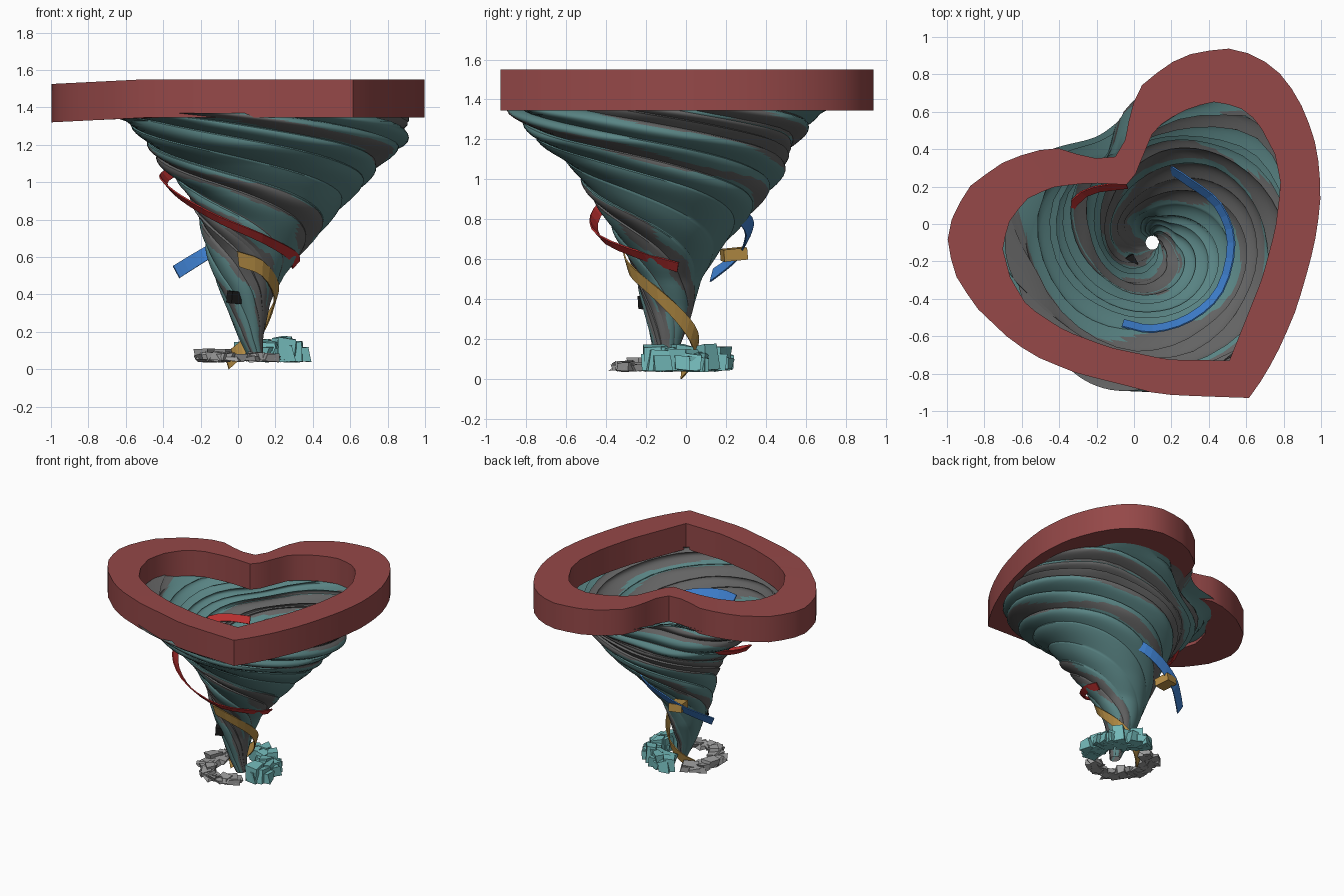
import bpy, bmesh, math, random
from mathutils import Vector, Matrix

if "Cube" in bpy.data.objects:
    bpy.data.objects.remove(bpy.data.objects["Cube"])
random.seed(4)


def mat(name, r, g, b):
    m = bpy.data.materials.new(name)
    m.diffuse_color = (r, g, b, 1)
    m.use_nodes = True
    m.node_tree.nodes["Principled BSDF"].inputs["Base Color"].default_value = m.diffuse_color
    return m


RED = mat("heart_red", .3, .065, .065)
RIB_RED = mat("ribbon_red", .5, .03, .03)
TEAL = mat("teal", .1, .23, .23)
LIGHT_TEAL = mat("light_teal", .17, .48, .48)
DARK = mat("dark_grey", .125, .125, .125)
STONE = mat("stone", .35, .35, .35)
GOLD = mat("gold", .47, .27, .06)
BLUE = mat("blue", .05, .22, .64)
BLACK = mat("black", .01, .01, .01)


def make(name, verts, faces, mats):
    me = bpy.data.meshes.new(name)
    me.from_pydata([tuple(v) for v in verts], [], faces)
    for m in mats:
        me.materials.append(m)
    ob = bpy.data.objects.new(name, me)
    bpy.context.collection.objects.link(ob)
    return ob


def smooth(ob, deg=30):
    bpy.ops.object.select_all(action='DESELECT')
    ob.select_set(True)
    bpy.context.view_layer.objects.active = ob
    bpy.ops.object.shade_smooth_by_angle(angle=math.radians(deg))


def resample(pts, n):
    # n + 1 points evenly spaced along a polyline
    pts = [Vector(p) for p in pts]
    d = [0]
    for a, b in zip(pts, pts[1:]):
        d.append(d[-1] + (b - a).length)
    out, k = [], 0
    for i in range(n + 1):
        t = d[-1] * i / n
        while k < len(pts) - 2 and d[k + 1] < t:
            k += 1
        out.append(pts[k].lerp(pts[k + 1], (t - d[k]) / (d[k + 1] - d[k])))
    return out


# heart rim: outlines run from the notch over each lobe to the tip
out_r = [(-.1, .36), (-.055, .42), (-.035, .5), (-.02, .61), (.04, .74), (.18, .855), (.33, .92), (.51, .938),
         (.66, .9), (.81, .78), (.915, .6), (.98, .4), (1, .17), (.98, -.03), (.94, -.21), (.87, -.45),
         (.79, -.64), (.7, -.81), (.615, -.93)]
out_l = [(-.1, .36), (-.16, .345), (-.26, .36), (-.42, .41), (-.56, .385), (-.72, .32), (-.88, .2), (-.97, .05),
         (-1, -.1), (-.957, -.27), (-.85, -.44), (-.65, -.63), (-.5, -.72), (-.3, -.8), (-.02, -.87),
         (.13, -.91), (.33, -.92), (.615, -.93)]
in_r = [(-.04, .21), (.01, .27), (.05, .37), (.11, .51), (.25, .6), (.41, .655), (.555, .63), (.66, .55),
        (.755, .37), (.785, .21), (.755, -.03), (.685, -.29), (.59, -.53), (.51, -.73)]
in_l = [(-.04, .21), (-.235, .22), (-.42, .2), (-.56, .145), (-.66, .03), (-.705, -.12), (-.66, -.29),
        (-.57, -.44), (-.37, -.57), (-.13, -.66), (.18, -.725), (.51, -.73)]
H = 30


def loop(r, l):
    return resample(r, H)[:-1] + resample(l, H)[:0:-1]


O, I = loop(out_r, out_l), loop(in_r, in_l)
N = len(O)
verts = []
for ring, z in ((O, 1.345), (O, 1.55), (I, 1.55), (I, 1.345)):
    for p in ring:
        verts.append((p.x, p.y, z - .05 * max(0, -p.x - .5)))
faces = [(a * N + i, a * N + (i + 1) % N, (a + 1) % 4 * N + (i + 1) % N, (a + 1) % 4 * N + i)
         for a in range(4) for i in range(N)]
rim = make("heart_rim", verts, faces, [RED])
bm = bmesh.new()
bm.from_mesh(rim.data)
bmesh.ops.recalc_face_normals(bm, faces=bm.faces)
bm.to_mesh(rim.data)
bm.free()
smooth(rim, 25)

# funnel sections: z, x min, x max, y min, y max
SEC = [(.05, .06, .135, -.14, -.06), (.17, 0, .135, -.17, -.03), (.35, -.07, .17, -.21, .04),
       (.5, -.13, .24, -.25, .08), (.65, -.17, .37, -.31, .18), (.8, -.21, .51, -.4, .3),
       (.95, -.28, .65, -.5, .43), (1.1, -.41, .77, -.63, .52), (1.2, -.5, .88, -.77, .59),
       (1.33, -.62, .93, -.86, .7), (1.37, -.76, .92, -.88, .8)]


def section(z):
    for a, b in zip(SEC, SEC[1:]):
        if z <= b[0]:
            t = (z - a[0]) / (b[0] - a[0])
            return [p + (q - p) * t for p, q in zip(a[1:], b[1:])]
    return SEC[-1][1:]


def swirl(z):
    return 1.5 * z + 2.5 * z * z


def bump(a, deg, width):
    off = (a - math.radians(deg) + math.pi) % (2 * math.pi) - math.pi
    return math.exp(-(off / width) ** 2)


def funnel(name, scale, bands, seed):
    # columns follow the swirl so ridges and colour bands spiral together
    rows, cols = 60, 140
    rnd = random.Random(seed)
    ridge = []
    while len(ridge) < cols:
        w = rnd.randint(8, 18)
        top = rnd.uniform(.03, .08)
        ridge += [top * math.sin(math.pi * .85 * (k + .5) / w) for k in range(w)]
    vs, fs, ids = [], [], []
    for r in range(rows + 1):
        z = .05 + 1.32 * r / rows
        x0, x1, y0, y1 = section(z)
        t = max(0, min(1, (z - 1.1) / .22))
        for c in range(cols):
            u = 2 * math.pi * c / cols
            a = u - swirl(z)
            k = scale * (.95 + ridge[c] + .012 * math.sin(3 * u + 9 * z))
            # dent below the heart notch, swell under the right lobe
            k *= 1 - .3 * t * bump(a, 119, .5) + .09 * t * bump(a, 50, .3)
            vs.append(((x0 + x1) / 2 + (x1 - x0) / 2 * k * math.cos(a),
                       (y0 + y1) / 2 + (y1 - y0) / 2 * k * math.sin(a), z))
    for r in range(rows):
        for c in range(cols):
            d = (c + 1) % cols
            fs.append((r * cols + c, r * cols + d, (r + 1) * cols + d, (r + 1) * cols + c))
            u = (2 * math.pi * (c + .5) / cols + .12 * math.sin(r * .3) + .08 * math.sin(r * .71)) % (2 * math.pi)
            ids.append(int(any(lo < u < hi for lo, hi in bands)))
    ob = make(name, vs, fs, [TEAL, DARK])
    ob.data.polygons.foreach_set("material_index", ids)
    smooth(ob, 40)


funnel("funnel_outer", 1.0, [(0, .65), (1.55, 2.15), (4.5, 4.85), (5.8, 6.3)], 2)
funnel("funnel_inner", .95, [(.3, 1.1), (3.1, 4.5), (4.75, 5.6)], 7)


# ribbons: smooth paths swept as thin flat bands leaning outwards
def ribbon(name, pts, width, m, lean=.45):
    P = [Vector(p) for p in pts]
    P = [2 * P[0] - P[1]] + P + [2 * P[-1] - P[-2]]
    path = []
    for i in range(1, len(P) - 2):
        a, b, c, d = P[i - 1:i + 3]
        for t in (0, 1 / 3, 2 / 3):
            path.append(.5 * (2 * b + (c - a) * t + (2 * a - 5 * b + 4 * c - d) * t * t
                              + (3 * b - a - 3 * c + d) * t ** 3))
    path.append(P[-2])
    vs = []
    for p in path:
        rad = Vector((p.x - .09, p.y + .08, 0)).normalized()
        w = (rad * lean + Vector((0, 0, 1))).normalized() * width / 2
        vs += [p - w, p + w]
    fs = [(2 * i, 2 * i + 2, 2 * i + 3, 2 * i + 1) for i in range(len(path) - 1)]
    ob = make(name, vs, fs, [m])
    s = ob.modifiers.new("thickness", 'SOLIDIFY')
    s.thickness, s.offset = .008, 0


ribbon("blue_ribbon", [(-.33, .13, .52), (-.25, .2, .57), (-.15, .27, .63), (0, .31, .71), (.15, .31, .78),
                       (.3, .22, .87), (.45, .1, .95), (.52, -.1, 1.02), (.46, -.35, 1.08), (.3, -.5, 1.13),
                       (.1, -.56, 1.16), (-.06, -.53, 1.17)], .075, BLUE, .6)
ribbon("red_ribbon", [(.31, -.04, .56), (.29, -.2, .61), (.13, -.42, .7), (-.1, -.46, .8), (-.28, -.38, .9),
                      (-.38, -.22, .98), (-.39, -.02, 1.03), (-.27, .16, 1.08), (-.04, .21, 1.1)], .06, RIB_RED, .9)
ribbon("gold_ribbon", [(0, -.3, .59), (.13, -.275, .54), (.205, -.14, .42), (.175, -.02, .3), (.11, .045, .2),
                       (.02, .04, .11), (-.06, -.02, .041)], .085, GOLD, .3)


# flying blocks
def block(name, loc, size, yaw, m):
    bpy.ops.mesh.primitive_cube_add(size=1, location=loc, rotation=(.1, .05, yaw))
    ob = bpy.context.object
    ob.name, ob.scale = name, size
    ob.data.materials.append(m)


block("gold_block", (-.1, .24, .625), (.1, .12, .06), .2, GOLD)
block("black_block", (-.02, -.2, .385), (.06, .06, .065), .5, BLACK)


# debris arcs of overlapping angular rocks
def debris(name, a0, a1, count, r0, r1, height, m):
    bm = bmesh.new()
    for i in range(count):
        a = math.radians(a0 + (a1 - a0) * i / (count - 1))
        r = random.uniform(r0, r1)
        h = height * random.uniform(.45, 1)
        M = (Matrix.Translation((.06 + r * math.cos(a), -.09 + r * math.sin(a), .045 + h / 2))
             @ Matrix.Rotation(a + random.uniform(-.4, .4), 4, 'Z')
             @ Matrix.Diagonal((random.uniform(.06, .1), random.uniform(.06, .1), h, 1)))
        for v in bmesh.ops.create_cube(bm, size=1, matrix=M)['verts']:
            v.co += Vector([random.uniform(-.018, .018) for _ in range(2)] + [random.uniform(-.01, .01)])
    me = bpy.data.meshes.new(name)
    bm.to_mesh(me)
    bm.free()
    me.materials.append(m)
    bpy.context.collection.objects.link(bpy.data.objects.new(name, me))


debris("grey_debris", 125, 305, 24, .19, .26, .06, STONE)
debris("teal_debris", -22, 95, 24, .19, .28, .13, LIGHT_TEAL)
